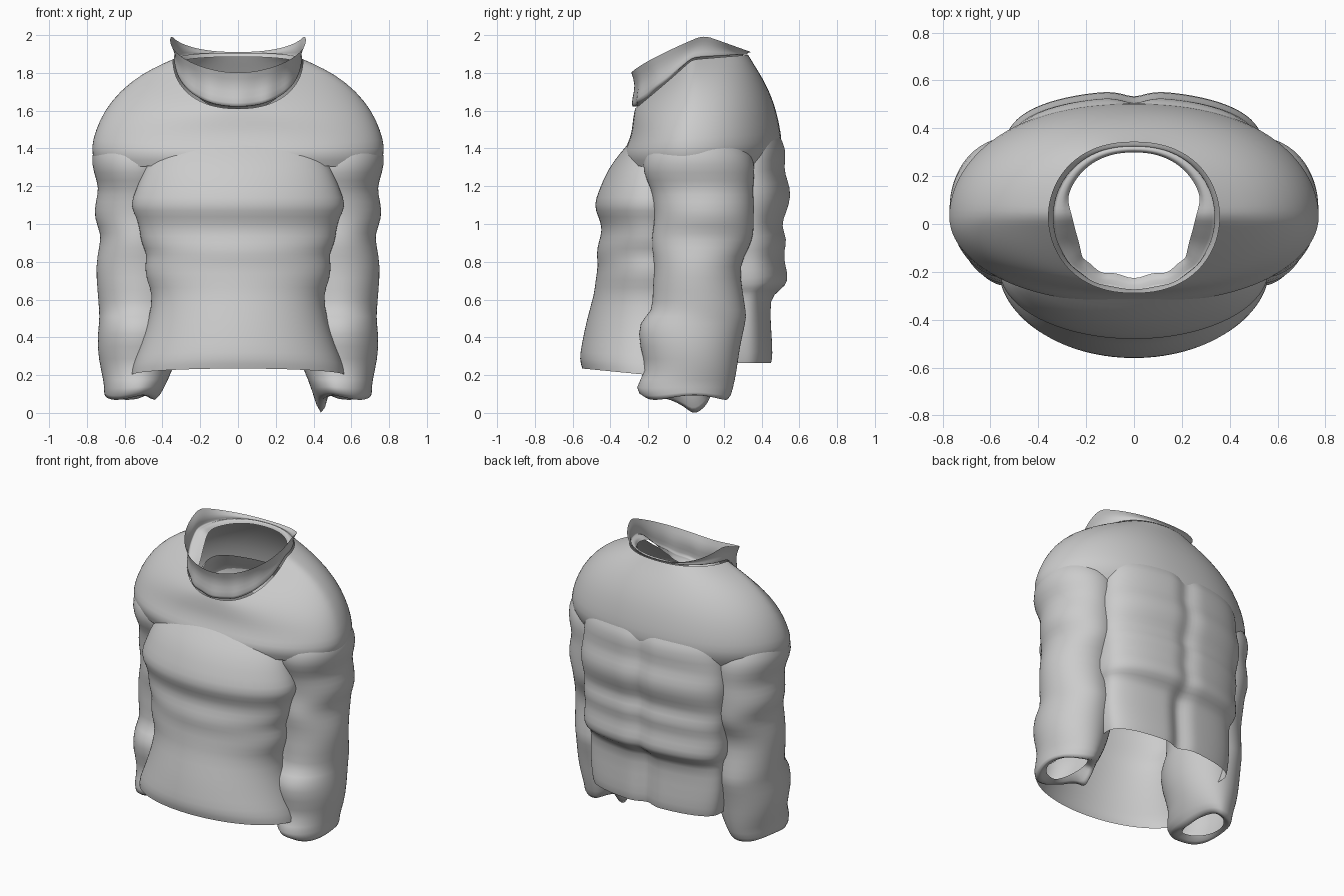
import bpy, bmesh
from math import sin, cos, exp, radians, copysign

cube = bpy.data.objects.get("Cube")
if cube:
    bpy.data.objects.remove(cube)

cloth = bpy.data.materials.new("grey cloth")
cloth.use_nodes = True
GREY = (0.6, 0.6, 0.6, 1)
cloth.diffuse_color = GREY
cloth.node_tree.nodes["Principled BSDF"].inputs["Base Color"].default_value = GREY


def loft(name, rings, closed=True):
    """Skin a stack of equal point rings into one smooth sheet."""
    bm = bmesh.new()
    grid = [[bm.verts.new(p) for p in ring] for ring in rings]
    n = len(grid[0])
    for low, high in zip(grid, grid[1:]):
        for i in range(n if closed else n - 1):
            j = (i + 1) % n
            bm.faces.new((low[i], low[j], high[j], high[i]))
    bmesh.ops.recalc_face_normals(bm, faces=bm.faces)
    mesh = bpy.data.meshes.new(name)
    bm.to_mesh(mesh)
    bm.free()
    mesh.materials.append(cloth)
    mesh.shade_smooth()
    obj = bpy.data.objects.new(name, mesh)
    bpy.context.collection.objects.link(obj)
    sub = obj.modifiers.new("soft", 'SUBSURF')
    sub.levels = sub.render_levels = 1
    return obj


def angles(count, start=0, end=360, closed=True):
    steps = count if closed else count - 1
    return [radians(start + (end - start) * i / steps) for i in range(count)]


def power(value, exponent):
    return copysign(abs(value) ** exponent, value)


def oval(a, half, front, back, mid=0.03):
    """Point on a slightly squared oval whose front and back depths differ."""
    s = sin(a)
    return half * power(cos(a), .88), mid + s * ((back - mid) if s > 0 else (mid - front))


def neck_z(a, side, front):
    s = sin(a)
    return side + .025 * max(0, s) - max(0, -s) ** .95 * (side - front)


# Shoulder yoke: side height, front height, half width, front y, back y
yoke = [
    (1.29, 1.31, .735, -.32, .47), (1.37, 1.37, .78, -.34, .51),
    (1.45, 1.42, .77, -.31, .505), (1.55, 1.48, .735, -.29, .485),
    (1.65, 1.52, .675, -.285, .455), (1.75, 1.56, .575, -.28, .405),
    (1.82, 1.59, .46, -.275, .36), (1.87, 1.61, .345, -.27, .33),
]
loft("shoulder_yoke", [[(*oval(a, half, front, back), neck_z(a, side, low))
                        for a in angles(48)] for side, low, half, front, back in yoke])


# Collar: folded lining, neck seam and flared stand
def collar_top(a):
    s = sin(a)
    if s < .2:
        return 1.80 + .2 * ((s + 1) / 1.2) ** .8
    return 2.0 - .09 * (s - .2) / .8


def collar_ring(half, front, back, rise, drop=0, taper=0):
    """Taper pulls the sides of the lining straight in towards the front."""
    ring = []
    for a in angles(48):
        x, y = oval(a, half, front, back)
        base = neck_z(a, 1.87, 1.61) - drop
        pucker = .012 * cos(14 * a) * max(0, -sin(a)) * (1 - rise)
        limit = half - taper * max(0, .15 - y)
        x = max(-limit, min(limit, x))
        ring.append((x, y + pucker, base + rise * (collar_top(a) - base)))
    return ring


loft("collar", [collar_ring(.29, -.22, .30, 0, .01, .26), collar_ring(.31, -.25, .31, 0, -.02),
                collar_ring(.345, -.285, .33, 0), collar_ring(.335, -.28, .325, .3),
                collar_ring(.34, -.265, .325, .65), collar_ring(.36, -.29, .345, 1)])

# Front panel: height, half width, depth
front_rows = [
    (1.50, .34, .25), (1.43, .39, .30), (1.38, .435, .345),
    (1.29, .50, .415), (1.18, .54, .46),
    (1.10, .575, .49), (1.04, .54, .465), (.97, .52, .44), (.90, .515, .465),
    (.84, .48, .475), (.78, .495, .465), (.70, .485, .48), (.63, .45, .485),
    (.50, .47, .525), (.35, .52, .555), (.25, .56, .565), (.20, .565, .55),
]
rings = []
for z, half, depth in front_rows:
    ring = []
    for a in angles(33, -14, 194, False):
        lift = .035 * sin(a) if z < .3 else 0
        ring.append((half * cos(a), -.19 - (depth - .19) * sin(a), z + lift))
    rings.append(ring)
loft("front_panel", rings, False)

# Back panel with stacked folds and a centre crease
back_rows = [
    (1.56, .42, .45), (1.47, .48, .495), (1.40, .52, .54), (1.29, .53, .52), (1.23, .54, .545),
    (1.15, .545, .565), (1.06, .53, .535), (.99, .525, .505), (.92, .53, .545),
    (.85, .515, .52), (.78, .525, .53), (.70, .52, .555), (.645, .50, .50),
    (.61, .49, .445), (.45, .50, .455), (.30, .48, .465), (.265, .47, .455),
]
rings = []
for z, half, depth in back_rows:
    ring = []
    for a in angles(41, -22, 202, False):
        x, s = half * cos(a), sin(a)
        crease = (.03 if z > .62 else .045) * exp(-(x / .05) ** 2)
        sag = .03 * (1 - s) if .65 < z < 1.35 else 0
        ring.append((x, .29 + (depth - .29) * power(s, .7) - crease, z - sag))
    rings.append(ring)
loft("back_panel", rings, False)

# Sleeves: height, outer x, inner x, front y, back y
sleeve_rows = [
    (1.46, .735, .42, -.16, .29), (1.36, .782, .36, -.23, .36), (1.27, .765, .33, -.23, .365),
    (1.19, .735, .32, -.185, .355), (1.12, .755, .31, -.175, .36), (1.03, .765, .30, -.165, .36),
    (.95, .725, .30, -.18, .36), (.88, .735, .29, -.185, .34), (.78, .755, .28, -.165, .28),
    (.65, .745, .28, -.18, .30), (.53, .735, .28, -.175, .32), (.49, .735, .28, -.255, .32),
    (.35, .75, .30, -.25, .285), (.22, .725, .35, -.20, .27), (.13, .705, .39, -.285, .25),
    (.065, .715, .44, -.22, .23), (.10, .67, .48, -.15, .17),
]
AXIS = .53
for side, label in ((1, "left"), (-1, "right")):
    rings = []
    for z, outer, inner, front, back in sleeve_rows:
        ring = []
        for a in angles(32):
            c = cos(a)
            x = AXIS + c * ((outer - AXIS) if c > 0 else (AXIS - inner))
            y = (front + back) / 2 + (back - front) / 2 * sin(a)
            ragged = .02 * sin(3 * a + 1) if z < .07 else 0
            ring.append((side * x, y, z + ragged))
        rings.append(ring)
    # Hanging corner on one cuff
    if side == 1:
        for i, pull in ((14, .04), (15, .10), (16, .12), (17, .05)):
            x, y, z = rings[-2][i]
            rings[-2][i] = (x, y + .05, z - pull)
    loft(label + "_sleeve", rings)
